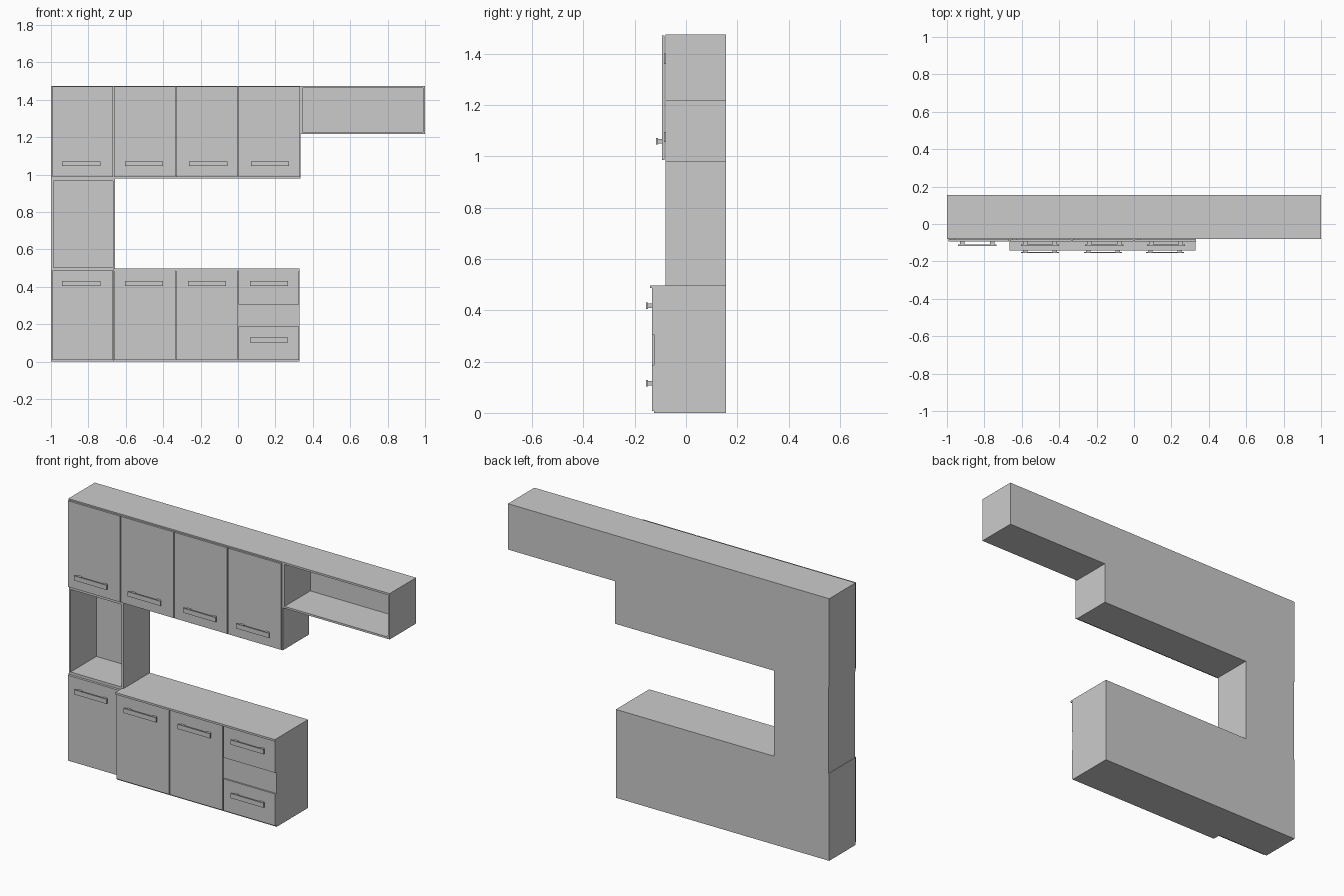
import bpy
import bmesh

if "Cube" in bpy.data.objects:
    bpy.data.objects.remove(bpy.data.objects["Cube"])

T = 0.011          # board thickness
BACK = 0.155       # rear plane of every cabinet
WALL = -0.08       # front plane of shallow carcasses
BASE = -0.124      # front plane of deep base carcass


def add_box(bm, x0, x1, y0, y1, z0, z1):
    v = [bm.verts.new((x, y, z)) for z in (z0, z1)
         for x, y in ((x0, y0), (x1, y0), (x1, y1), (x0, y1))]
    for f in ((3, 2, 1, 0), (4, 5, 6, 7), (0, 1, 5, 4),
              (1, 2, 6, 5), (2, 3, 7, 6), (3, 0, 4, 7)):
        bm.faces.new([v[i] for i in f])


def make(name, boxes):
    bm = bmesh.new()
    for b in boxes:
        add_box(bm, *b)
    me = bpy.data.meshes.new(name)
    bm.to_mesh(me)
    bm.free()
    ob = bpy.data.objects.new(name, me)
    bpy.context.collection.objects.link(ob)
    return ob


def carcass(name, x0, x1, y0, z0, z1, dividers=()):
    """Open-fronted cabinet made from boards, with optional partitions."""
    boards = [
        (x0, x0 + T, y0, BACK, z0, z1),
        (x1 - T, x1, y0, BACK, z0, z1),
        (x0 + T, x1 - T, y0, BACK, z0, z0 + T),
        (x0 + T, x1 - T, y0, BACK, z1 - T, z1),
        (x0 + T, x1 - T, BACK - 0.006, BACK, z0 + T, z1 - T),
    ]
    boards += [(d - T / 2, d + T / 2, y0, BACK - 0.006, z0 + T, z1 - T)
               for d in dividers]
    return make(name, boards)


def handle(name, xc, front, zc):
    """Flat bar on two short posts."""
    boxes = [(xc - 0.102, xc + 0.102, front - 0.023, front - 0.016,
              zc - 0.013, zc + 0.013)]
    for s in (-1, 1):
        p = xc + s * 0.079
        boxes.append((p - 0.012, p + 0.012, front - 0.016, front,
                      zc - 0.009, zc + 0.009))
    make(name, boxes)


def front_panel(name, x0, x1, front, thick, z0, z1, hx, hz):
    make(name, [(x0, x1, front, front + thick, z0, z1)])
    handle(name + "_handle", hx, front, hz)


# Wall cabinets and open shelf
carcass("wall_cabinet", -1.0, 0.335, WALL, 0.978, 1.475, (-0.666, -0.333, 0.0))
carcass("open_wall_shelf", 0.335, 1.0, WALL, 1.217, 1.475)

# Open niche joining wall and base units
carcass("open_niche", -0.997, -0.657, WALL, 0.492, 0.978)

# Base cabinets
carcass("narrow_base_cabinet", -1.0, -0.666, WALL, 0.0, 0.492)
carcass("base_cabinet", -0.666, 0.328, BASE, 0.0, 0.486, (-0.333, 0.0))
make("countertop", [(-0.666, 0.328, -0.141, BACK, 0.486, 0.497)])

# Wall doors with hinges
wall_x = ((-0.992, -0.668, -0.838), (-0.664, -0.335, -0.503),
          (-0.331, -0.003, -0.159), (0.003, 0.332, 0.172))
for i, (x0, x1, hx) in enumerate(wall_x, 1):
    front_panel(f"wall_door_{i}", x0, x1, -0.094, 0.01, 0.986, 1.47, hx, 1.058)
    make(f"wall_door_hinges_{i}",
         [(x0 + 0.012, x0 + 0.035, -0.084, -0.07, z - 0.02, z + 0.02)
          for z in (1.075, 1.38)])

# Base doors
front_panel("base_door_1", -0.992, -0.668, -0.094, 0.0135, 0.008, 0.488,
            -0.838, 0.417)
front_panel("base_door_2", -0.663, -0.335, -0.133, 0.009, 0.008, 0.486,
            -0.503, 0.417)
front_panel("base_door_3", -0.331, -0.003, -0.133, 0.009, 0.008, 0.486,
            -0.166, 0.417)

# Drawer fronts around a recessed plain panel
front_panel("upper_drawer", 0.003, 0.325, -0.133, 0.009, 0.306, 0.486,
            0.166, 0.417)
front_panel("lower_drawer", 0.003, 0.325, -0.133, 0.009, 0.008, 0.187,
            0.166, 0.116)
make("middle_drawer_panel", [(0.0055, 0.317, BASE, BASE + 0.01, 0.18, 0.312)])
